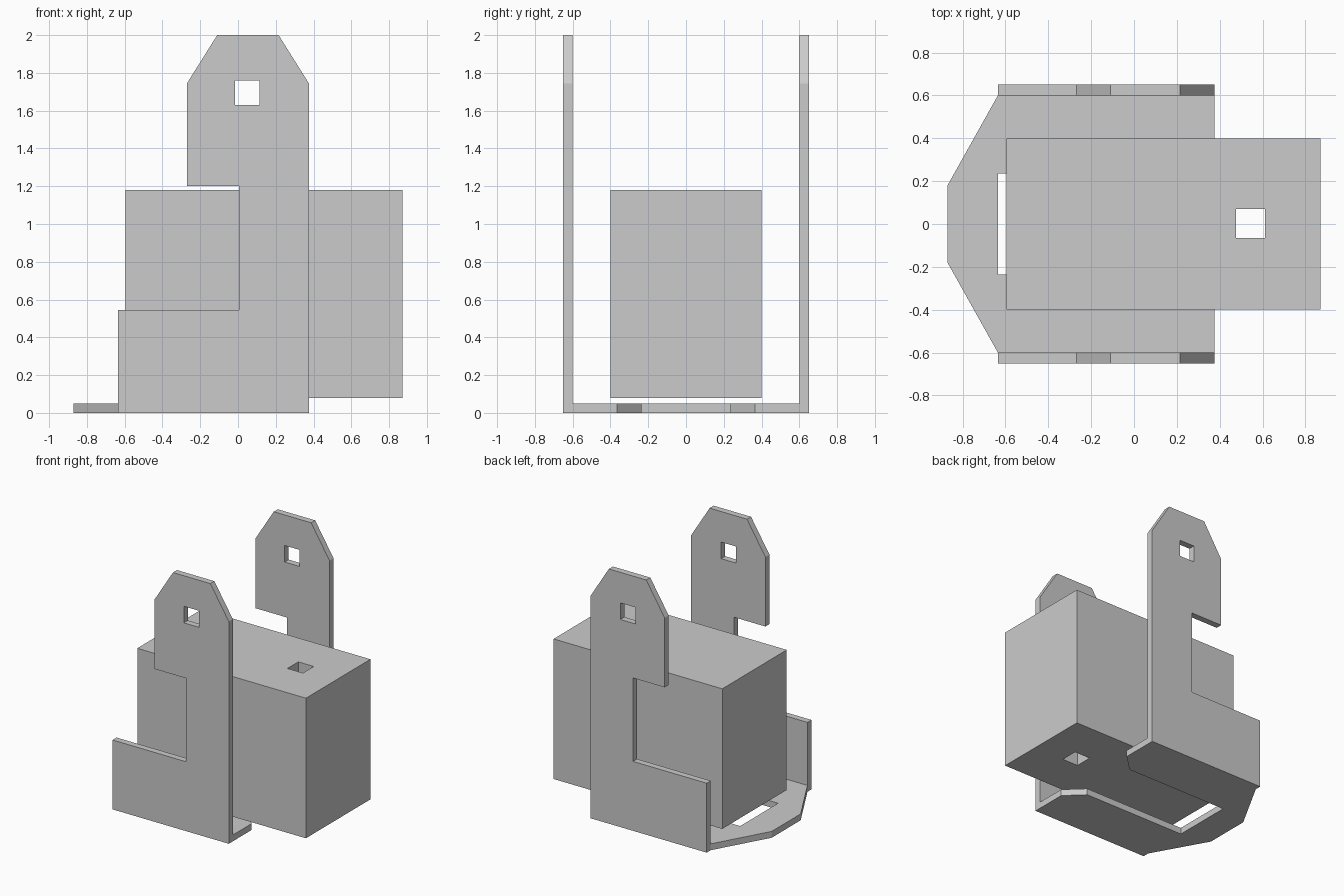
import bpy
import bmesh
from mathutils import Vector

if "Cube" in bpy.data.objects:
    bpy.data.objects.remove(bpy.data.objects["Cube"])


def prism(name, points, offset):
    """Extrude a closed 3D outline along an offset vector."""
    bm = bmesh.new()
    face = bm.faces.new([bm.verts.new(p) for p in points])
    ext = bmesh.ops.extrude_face_region(bm, geom=[face], use_keep_orig=True)
    verts = [g for g in ext["geom"] if isinstance(g, bmesh.types.BMVert)]
    bmesh.ops.translate(bm, verts=verts, vec=Vector(offset))
    bmesh.ops.recalc_face_normals(bm, faces=bm.faces)
    mesh = bpy.data.meshes.new(name)
    bm.to_mesh(mesh)
    bm.free()
    obj = bpy.data.objects.new(name, mesh)
    bpy.context.collection.objects.link(obj)
    return obj


def box(name, x0, x1, y0, y1, z0, z1):
    outline = [(x0, y0, z0), (x1, y0, z0), (x1, y1, z0), (x0, y1, z0)]
    return prism(name, outline, (0, 0, z1 - z0))


def combine(target, other, operation):
    """Apply a boolean and discard the second object."""
    mod = target.modifiers.new(operation, 'BOOLEAN')
    mod.operation = operation
    mod.solver = 'EXACT'
    mod.object = other
    bpy.context.view_layer.objects.active = target
    bpy.ops.object.modifier_apply(modifier=mod.name)
    bpy.data.objects.remove(other, do_unlink=True)


# Solid block with a square hole through it from top to bottom
block = box("block", -0.595, 0.87, -0.40, 0.40, 0.08, 1.18)
combine(block, box("block_hole", 0.475, 0.61, -0.065, 0.07, 0, 1.3), 'DIFFERENCE')

# Base plate: tapered nose, long slot that flares at the open end
half = [(-0.87, 0.18), (-0.635, 0.60), (-0.635, 0.65), (0.375, 0.65),
        (0.375, 0.365), (0.24, 0.235), (-0.635, 0.235)]
outline = half + [(x, -y) for x, y in reversed(half)]
bracket = prism("bracket", [(x, y, 0) for x, y in outline], (0, 0, 0.05))

# Upright arms with chamfered, holed heads, joined to the base plate
arm_profile = [(-0.635, 0), (0.375, 0), (0.375, 1.745), (0.215, 2), (-0.11, 2),
               (-0.27, 1.745), (-0.27, 1.2), (0.005, 1.2), (0.005, 0.545),
               (-0.635, 0.545)]
for side in (-1, 1):
    arm = prism("arm", [(x, side * 0.65, z) for x, z in arm_profile],
                (0, -side * 0.05, 0))
    combine(arm, box("arm_hole", -0.015, 0.115, -1, 1, 1.63, 1.76), 'DIFFERENCE')
    combine(bracket, arm, 'UNION')
